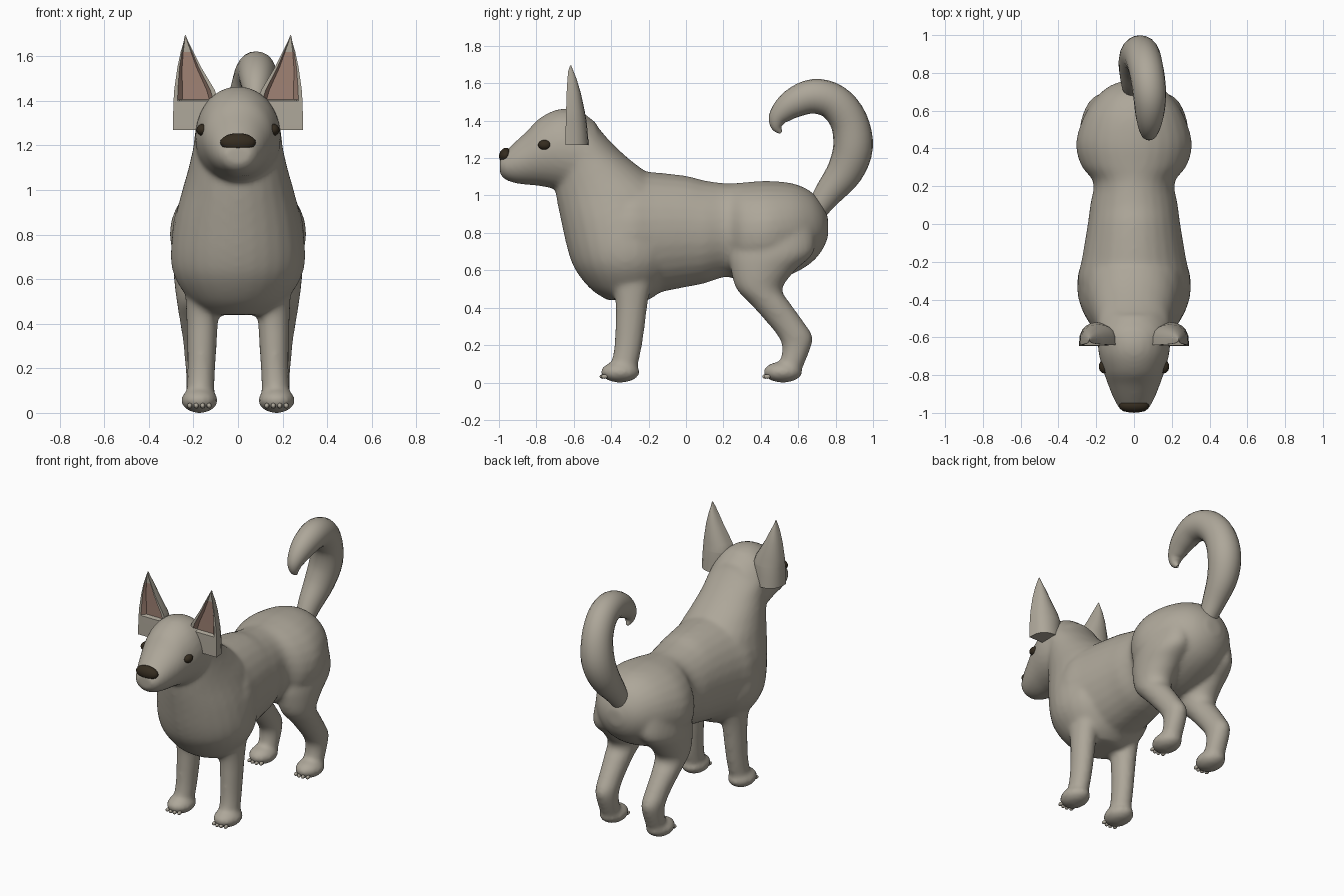
import bpy, bmesh, math
from mathutils import Vector, Matrix

cube = bpy.data.objects.get("Cube")
if cube:
    bpy.data.objects.remove(cube, do_unlink=True)


def material(name, rgb):
    mat = bpy.data.materials.new(name)
    mat.use_nodes = True
    mat.diffuse_color = (*rgb, 1)
    mat.node_tree.nodes["Principled BSDF"].inputs["Base Color"].default_value = (*rgb, 1)
    return mat


fur = material("grey fur", (0.42, 0.385, 0.32))
pink = material("pink inner ear", (0.36, 0.23, 0.18))
dark = material("dark brown", (0.035, 0.025, 0.014))


def finish(bm, name, *mats, angle=40):
    bmesh.ops.recalc_face_normals(bm, faces=bm.faces)
    mesh = bpy.data.meshes.new(name)
    bm.to_mesh(mesh)
    bm.free()
    obj = bpy.data.objects.new(name, mesh)
    bpy.context.collection.objects.link(obj)
    for mat in mats:
        mesh.materials.append(mat)
    bpy.ops.object.select_all(action='DESELECT')
    obj.select_set(True)
    bpy.context.view_layer.objects.active = obj
    bpy.ops.object.shade_smooth_by_angle(angle=math.radians(angle))
    return obj


def smooth_rows(rows, steps=4):
    """Catmull-Rom interpolation of rows of numbers."""
    rows = [Vector(r) for r in rows]
    out = []
    for i in range(len(rows) - 1):
        a, b, c, d = rows[max(i - 1, 0)], rows[i], rows[i + 1], rows[min(i + 2, len(rows) - 1)]
        for k in range(steps):
            t = k / steps
            out.append(b + (c - a) * (t / 2) + (a * 2 - b * 5 + c * 4 - d) * (t * t / 2)
                       + (b * 3 - a - c * 3 + d) * (t ** 3 / 2))
    return out + [rows[-1]]


def bridge(bm, rings):
    """Skin closed rings of points and cap both ends."""
    loops = [[bm.verts.new(p) for p in ring] for ring in rings]
    n = len(loops[0])
    faces = []
    for a, b in zip(loops, loops[1:]):
        faces.append([bm.faces.new((a[i], a[(i + 1) % n], b[(i + 1) % n], b[i])) for i in range(n)])
    bm.faces.new(loops[0])
    bm.faces.new(loops[-1])
    return faces


def oval(centre, u, v, n=28):
    return [centre + u * math.cos(2 * math.pi * i / n) + v * math.sin(2 * math.pi * i / n)
            for i in range(n)]


def loft_along_y(bm, rows):
    """Rows: y, top, bottom, half width."""
    bridge(bm, [oval(Vector((0, y, (t + b) / 2)), Vector((w, 0, 0)), Vector((0, 0, (t - b) / 2)))
                for y, t, b, w in smooth_rows(rows)])


def loft_along_z(bm, rows, side=1):
    """Rows: z, front y, back y, centre x, half width."""
    bridge(bm, [oval(Vector((x * side, (f + b) / 2, z)), Vector((w, 0, 0)), Vector((0, (b - f) / 2, 0)))
                for z, f, b, x, w in smooth_rows(rows)])


def ball(bm, centre, size, tilt=0):
    place = (Matrix.Translation(centre) @ Matrix.Rotation(tilt, 4, 'X')
             @ Matrix.Diagonal((*size, 1)))
    bmesh.ops.create_uvsphere(bm, u_segments=20, v_segments=12, radius=1, matrix=place)


# Body: torso, chest with neck, head and legs fused into one skin
bm = bmesh.new()
loft_along_y(bm, [
    (0.76, 0.88, 0.78, 0.05), (0.73, 0.95, 0.71, 0.13), (0.67, 1.02, 0.64, 0.2),
    (0.57, 1.065, 0.58, 0.265), (0.43, 1.078, 0.53, 0.307), (0.31, 1.07, 0.53, 0.28),
    (0.22, 1.065, 0.565, 0.215), (0.1, 1.08, 0.53, 0.232), (0, 1.105, 0.51, 0.245),
    (-0.18, 1.125, 0.475, 0.275), (-0.3, 1.13, 0.455, 0.297), (-0.45, 1.1, 0.48, 0.27)])
loft_along_z(bm, [
    (0.44, -0.42, -0.2, 0, 0.13), (0.5, -0.51, -0.12, 0, 0.21), (0.6, -0.59, -0.05, 0, 0.28),
    (0.7, -0.63, -0.02, 0, 0.302), (0.85, -0.665, -0.02, 0, 0.287), (1.0, -0.695, -0.06, 0, 0.25),
    (1.1, -0.705, -0.18, 0, 0.222), (1.2, -0.71, -0.31, 0, 0.2), (1.3, -0.72, -0.415, 0, 0.187),
    (1.4, -0.72, -0.5, 0, 0.14), (1.45, -0.68, -0.56, 0, 0.07)])
loft_along_y(bm, [
    (-0.995, 1.2, 1.12, 0.055), (-0.975, 1.225, 1.09, 0.08), (-0.92, 1.28, 1.067, 0.11),
    (-0.85, 1.345, 1.057, 0.138), (-0.78, 1.415, 1.05, 0.162), (-0.68, 1.462, 1.03, 0.188),
    (-0.58, 1.455, 1.0, 0.192), (-0.48, 1.39, 1.0, 0.18)])
for side in (1, -1):
    loft_along_z(bm, [
        (0.6, -0.42, -0.16, 0.16, 0.08), (0.45, -0.38, -0.2, 0.16, 0.073),
        (0.3, -0.378, -0.22, 0.162, 0.066), (0.18, -0.385, -0.238, 0.165, 0.062),
        (0.06, -0.41, -0.265, 0.17, 0.062)], side)
    loft_along_z(bm, [
        (0.85, 0.28, 0.68, 0.16, 0.1), (0.7, 0.235, 0.685, 0.17, 0.12),
        (0.6, 0.24, 0.585, 0.172, 0.115), (0.5, 0.27, 0.515, 0.175, 0.1),
        (0.42, 0.345, 0.56, 0.178, 0.085), (0.33, 0.425, 0.625, 0.175, 0.073),
        (0.25, 0.49, 0.675, 0.172, 0.068), (0.18, 0.515, 0.665, 0.17, 0.064),
        (0.06, 0.49, 0.615, 0.17, 0.062)], side)
    for y in (-0.352, 0.518):
        ball(bm, (0.173 * side, y, 0.056), (0.083, 0.105, 0.057))
body = finish(bm, "body", fur, angle=180)
remesh = body.modifiers.new("fuse", 'REMESH')
remesh.mode = 'VOXEL'
remesh.voxel_size = 0.014
remesh.use_smooth_shade = True
soften = body.modifiers.new("soften", 'SMOOTH')
soften.factor = 0.5
soften.iterations = 9

# Curled tail: x, y, z, radius
bm = bmesh.new()
path = smooth_rows([
    (0, 0.69, 0.91, 0.055), (0, 0.76, 1.01, 0.075), (0.01, 0.85, 1.13, 0.097),
    (0.03, 0.893, 1.26, 0.106), (0.05, 0.87, 1.4, 0.1), (0.07, 0.79, 1.5, 0.096),
    (0.083, 0.68, 1.53, 0.092), (0.083, 0.57, 1.49, 0.078), (0.08, 0.497, 1.425, 0.054),
    (0.08, 0.485, 1.37, 0.032), (0.08, 0.508, 1.335, 0.008)])
rings = []
for i, p in enumerate(path):
    along = (path[min(i + 1, len(path) - 1)] - path[max(i - 1, 0)]).xyz
    out = Vector((0, along.z, -along.y)).normalized()
    rings.append(oval(p.xyz, out.cross(along).normalized() * p.w * 0.95, out * p.w, 20))
bridge(bm, rings)
finish(bm, "tail", fur, angle=60)

# Ears: hollowed front with a pink lining and a rounded back
# Rows: z, inner x, outer x, front y, depth
ear_rows = [(1.27, 0.1, 0.292, -0.645, 0.125), (1.34, 0.095, 0.291, -0.644, 0.118),
            (1.4, 0.088, 0.289, -0.642, 0.11), (1.405, 0.088, 0.289, -0.642, 0.109),
            (1.45, 0.105, 0.286, -0.641, 0.1), (1.55, 0.165, 0.272, -0.638, 0.075),
            (1.62, 0.2, 0.257, -0.634, 0.05), (1.665, 0.223, 0.244, -0.63, 0.028),
            (1.695, 0.235, 0.238, -0.62, 0.006)]
for side, label in ((1, "left"), (-1, "right")):
    bm = bmesh.new()
    rings = []
    for z, a, b, y, depth in ear_rows:
        hollow = depth * 0.25 if z > 1.402 else 0
        width = b - a
        front = [(0, 0), (0.11, 0), (0.2, hollow), (0.8, hollow), (0.91, 0), (1, 0)]
        ring = [(a + width * t, y + d) for t, d in front]
        for k in range(1, 10):
            turn = math.pi * k / 10
            ring.append((a + width * (0.5 + 0.5 * math.cos(turn)), y + depth * math.sin(turn) ** 0.7))
        rings.append([Vector((px * side, py, z)) for px, py in ring])
    bands = bridge(bm, rings)
    for band in bands[3:-2]:
        for face in band[1:4]:
            face.material_index = 1
    finish(bm, label + "_ear", fur, pink, angle=35)

# Eyes
for side, label in ((1, "left"), (-1, "right")):
    bm = bmesh.new()
    ball(bm, (0.158 * side, -0.755, 1.27), (0.028, 0.036, 0.027))
    finish(bm, label + "_eye", dark)

# Nose
bm = bmesh.new()
ball(bm, (0, -0.965, 1.214), (0.08, 0.034, 0.041), -0.25)
finish(bm, "nose", dark)

# Four small claws on every paw
for side, label in ((1, "left"), (-1, "right")):
    for y, end in ((-0.448, "front"), (0.422, "hind")):
        bm = bmesh.new()
        for k in range(4):
            off = k - 1.5
            ball(bm, ((0.173 + off * 0.029) * side, y + abs(off) * 0.008, 0.032), (0.011, 0.018, 0.012))
        finish(bm, f"{label}_{end}_claws", fur)
